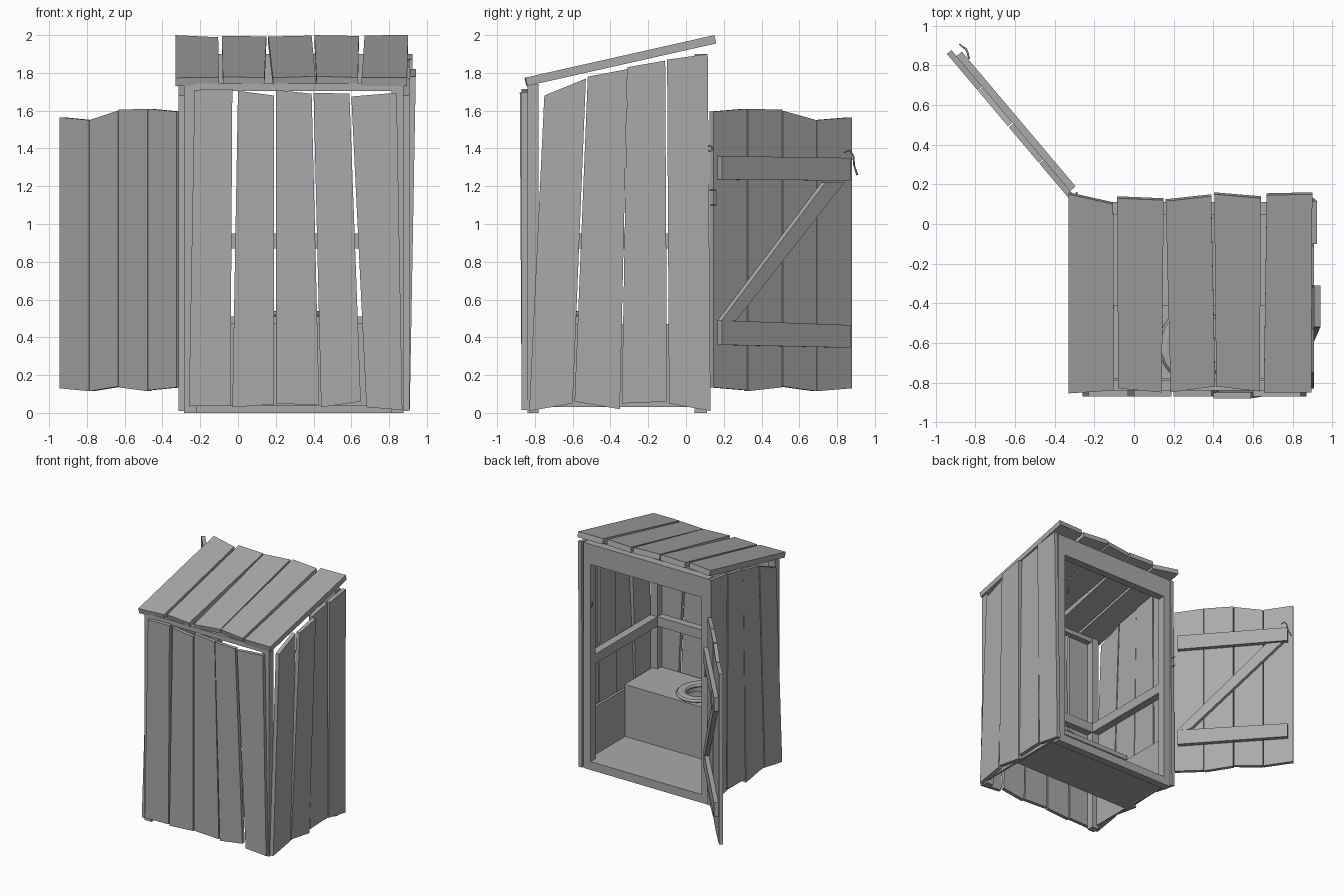
import bpy, bmesh, math
from mathutils import Vector

cube = bpy.data.objects.get("Cube")
if cube:
    bpy.data.objects.remove(cube, do_unlink=True)

wood = bpy.data.materials.new("weathered grey")
wood.use_nodes = True
GREY = (0.4, 0.4, 0.4, 1)
wood.diffuse_color = GREY
wood.node_tree.nodes["Principled BSDF"].inputs["Base Color"].default_value = GREY

X, Y, Z = Vector((1, 0, 0)), Vector((0, 1, 0)), Vector((0, 0, 1))


def add_mesh(name, bm):
    bmesh.ops.recalc_face_normals(bm, faces=bm.faces)
    mesh = bpy.data.meshes.new(name)
    bm.to_mesh(mesh)
    bm.free()
    mesh.materials.append(wood)
    ob = bpy.data.objects.new(name, mesh)
    bpy.context.collection.objects.link(ob)
    return ob


def plank(name, quad, origin, u, w, thick, lean=0):
    """Four-cornered board drawn in the plane u, w and thickened along thick."""
    bm = bmesh.new()
    out = thick.normalized()
    base = [origin + u * a + w * b + out * lean * b for a, b in quad]
    lower = [bm.verts.new(p) for p in base]
    upper = [bm.verts.new(p + thick) for p in base]
    bm.faces.new(lower)
    bm.faces.new(upper)
    for i in range(4):
        j = (i + 1) % 4
        bm.faces.new((lower[i], lower[j], upper[j], upper[i]))
    return add_mesh(name, bm)


def box(name, x, y, z):
    quad = [(x[0], y[0]), (x[1], y[0]), (x[1], y[1]), (x[0], y[1])]
    return plank(name, quad, Z * z[0], X, Y, Z * (z[1] - z[0]))


def boards(name, rows, origin, u, w, thick, leans=None):
    """Each row: low edge a, b, high edge a, b, then the heights of the four corners."""
    for i, (a0, a1, t0, t1, b0, b1, c0, c1) in enumerate(rows):
        quad = [(a0, b0), (a1, b1), (t1, c1), (t0, c0)]
        plank(f"{name}_{i + 1}", quad, origin, u, w, thick, leans[i] if leans else 0)


def wire(name, points, radius):
    curve = bpy.data.curves.new(name, "CURVE")
    curve.dimensions = "3D"
    curve.bevel_depth = radius
    curve.bevel_resolution = 1
    curve.use_fill_caps = True
    spline = curve.splines.new("POLY")
    spline.points.add(len(points) - 1)
    for p, co in zip(spline.points, points):
        p.co = (*co, 1)
    curve.materials.append(wood)
    ob = bpy.data.objects.new(name, curve)
    bpy.context.collection.objects.link(ob)


# Front wall boards
boards("front_board", [
    (-.26, -.04, -.23, -.03, .035, .04, 1.71, 1.715),
    (-.03, .19, 0, .19, .03, .045, 1.705, 1.68),
    (.20, .43, .20, .39, .05, .04, 1.71, 1.69),
    (.44, .65, .40, .59, .03, .06, 1.695, 1.69),
    (.68, .87, .60, .84, .03, .015, 1.675, 1.695),
], Y * -.84, X, Z, Y * -.03, [0, 0, 0, .006, 0])

# Side wall boards, on both sides
side_rows = [
    (-.83, -.60, -.75, -.53, .01, .05, 1.68, 1.77),
    (-.59, -.35, -.52, -.31, .06, .02, 1.78, 1.82),
    (-.34, -.10, -.31, -.11, .05, .06, 1.83, 1.865),
    (-.09, .13, -.10, .115, .05, .01, 1.87, 1.90),
]
boards("left_side_board", side_rows, X * .877, Y, Z, X * .032, [0, .018, 0, .008])
boards("right_side_board", side_rows, X * -.285, Y, Z, X * -.03)

# Sloping roof boards
boards("roof_board", [
    (-.33, -.10, -.33, -.105, -.845, -.83, .16, .11),
    (-.08, .14, -.085, .15, -.82, -.84, .14, .13),
    (.185, .41, .16, .39, -.84, -.81, .125, .15),
    (.415, .635, .405, .64, -.81, -.835, .16, .14),
    (.655, .895, .67, .90, -.84, -.84, .155, .16),
], Z * 1.92, X, Vector((0, 1, .225)), Vector((0, -.22, .976)) * .045)

# Timber frame
for side, x0, x1 in (("right", -.285, -.22), ("left", .812, .877)):
    box(f"{side}_front_post", (x0, x1), (-.84, -.78), (0, 1.74))
    box(f"{side}_door_post", (x0, x1), (.045, .11), (0, 1.9))
    box(f"{side}_middle_rail", (x0, x1), (-.78, .045), (.87, .95))
    lining = (x0, x0 + .02) if side == "right" else (x1 - .02, x1)
    box(f"{side}_lower_lining", lining, (-.83, .045), (.03, .47))
box("front_top_rail", (-.285, .877), (-.84, -.79), (1.705, 1.745))
box("front_middle_rail", (-.22, .812), (-.84, -.78), (.87, .95))
box("door_header", (-.22, .812), (.045, .11), (1.73, 1.9))
box("door_sill", (-.22, .812), (.045, .11), (0, .07))
box("floor", (-.27, .86), (-.42, .045), (.04, .07))

# Bench with a round hole and a seat ring
box("bench_front", (-.27, .86), (-.44, -.415), (.04, .47))
bench = box("bench_top", (-.27, .86), (-.83, -.41), (.47, .51))
SEAT = (.3, -.61, .5)
bpy.ops.mesh.primitive_cylinder_add(vertices=24, radius=.11, depth=.3, location=SEAT)
cutter = bpy.context.object
cutter.name = "hole_cutter"
cutter.hide_render = True
cutter.hide_set(True)
cut = bench.modifiers.new("hole", "BOOLEAN")
cut.object = cutter
cut.solver = "EXACT"
bpy.ops.mesh.primitive_torus_add(major_radius=.135, minor_radius=.04, major_segments=24,
                                 minor_segments=8, location=(.3, -.61, .52))
ring = bpy.context.object
ring.name = "seat_ring"
ring.scale = (1, 1.1, .5)
ring.data.materials.append(wood)
bpy.ops.object.shade_smooth_by_angle()

# Open door: boards, ledges and brace along the swung direction
ALONG = Vector((-.645, .764, 0))
INNER = Vector((.764, .645, 0))
hinge = Vector((-.325, .125, 0))
boards("door_board", [
    (0, .235, 0, .235, .135, .12, 1.595, 1.61),
    (.24, .475, .24, .475, .115, .135, 1.61, 1.605),
    (.482, .715, .482, .715, .14, .115, 1.60, 1.55),
    (.72, .96, .72, .96, .115, .13, 1.55, 1.565),
], hinge, ALONG, Z, INNER * .03)
boards("door_ledge", [
    (.03, .92, .03, .92, .36, .345, .49, .465),
    (.03, .92, .03, .92, 1.235, 1.23, 1.36, 1.35),
    (.03, .13, .75, .88, .49, .49, 1.22, 1.22),
], hinge + INNER * .03, ALONG, Z, INNER * .035)

# Hook on the door, its eye on the post and a bent nail by the hinge
hook_at = hinge + ALONG * .92 + INNER * .07
wire("door_hook", [hook_at + ALONG * a + INNER * n + Z * z for a, n, z in (
    (-.05, 0, 1.38), (-.02, .015, 1.39), (0, .02, 1.36), (.01, .015, 1.31), (.035, .01, 1.26))], .005)
eye = Vector((.79, .11, 1.4))
wire("hook_eye", [eye + Vector((0, .015 - .015 * math.cos(t), .015 * math.sin(t)))
                  for t in (i * math.pi / 4 for i in range(9))], .005)
wire("bent_nail", [Vector((-.29, y, z)) for y, z in ((.11, 1.18), (.16, 1.18), (.16, 1.1), (.13, 1.1))], .004)
